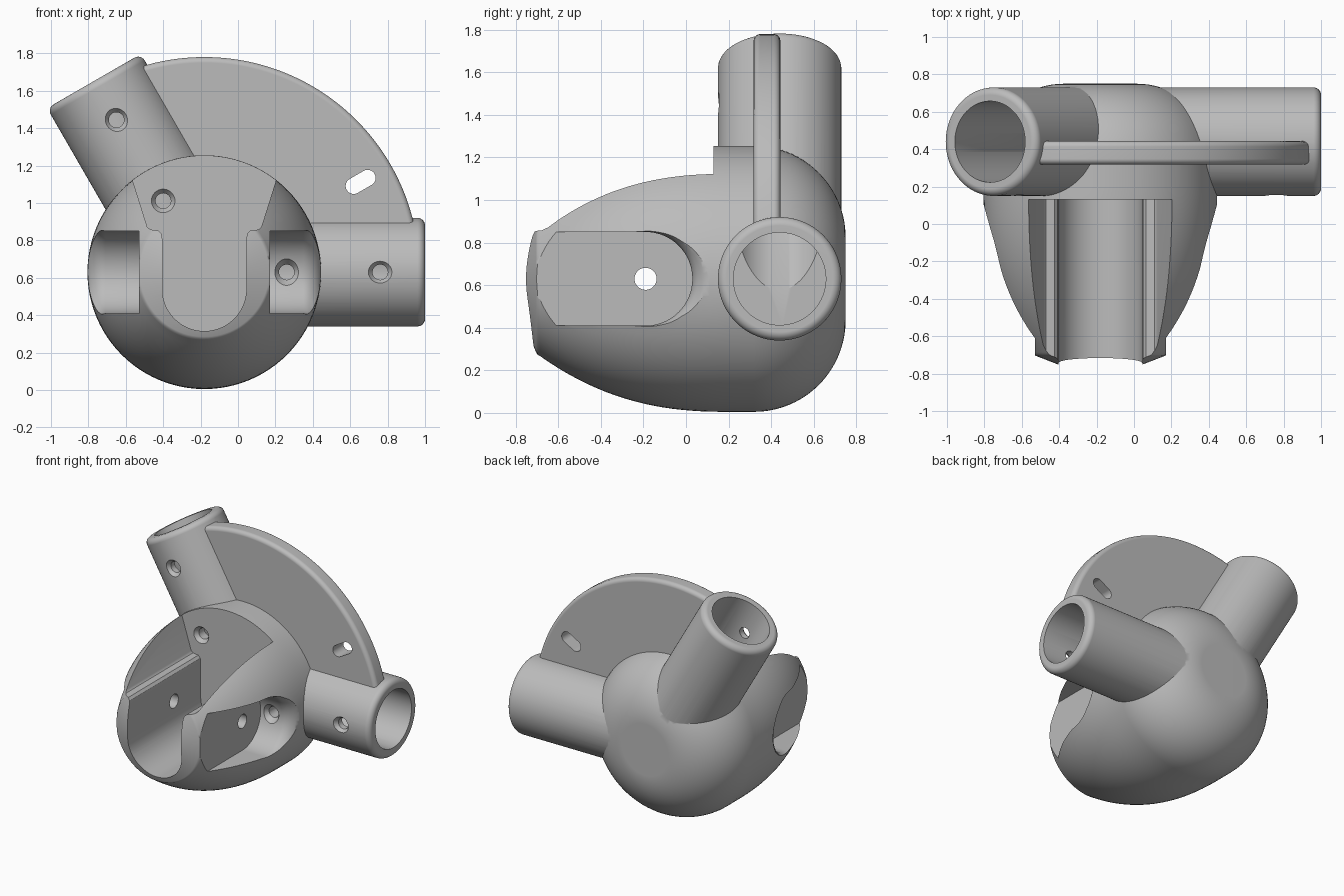
import bpy, bmesh
from math import sin, cos, pi, radians
from mathutils import Vector

cube = bpy.data.objects.get("Cube")
if cube:
    bpy.data.objects.remove(cube, do_unlink=True)

HUB = Vector((-0.18, 0, 0.63))        # hub axis, running along y
JOINT = Vector((-0.18, 0.44, 0.63))   # where both sockets cross
BACK = Vector((0, 1, 0))
RIGHT_DIR = Vector((1, 0, 0))
UPPER_DIR = Vector((cos(radians(120)), 0, sin(radians(120))))
SEGMENTS = 96

plastic = bpy.data.materials.new("grey_plastic")
plastic.use_nodes = True
grey = (0.5, 0.5, 0.5, 1)
plastic.diffuse_color = grey
plastic.node_tree.nodes["Principled BSDF"].inputs["Base Color"].default_value = grey


def loft(name, rings):
    """Closed solid through rings of equal length, capped at both ends."""
    bm = bmesh.new()
    loops = [[bm.verts.new(p) for p in ring] for ring in rings]
    n = len(loops[0])
    for a, b in zip(loops, loops[1:]):
        for i in range(n):
            j = (i + 1) % n
            bm.faces.new((a[i], a[j], b[j], b[i]))
    bm.faces.new(loops[0])
    bm.faces.new(loops[-1])
    bmesh.ops.recalc_face_normals(bm, faces=bm.faces)
    mesh = bpy.data.meshes.new(name)
    bm.to_mesh(mesh)
    bm.free()
    mesh.materials.append(plastic)
    obj = bpy.data.objects.new(name, mesh)
    bpy.context.collection.objects.link(obj)
    return obj


def lathe(name, origin, axis, profile, segments=SEGMENTS):
    """Turn (radius, height) points around an axis."""
    side = BACK if abs(axis.y) < 0.5 else RIGHT_DIR
    up = axis.cross(side)
    turn = [2 * pi * i / segments for i in range(segments)]
    return loft(name, [[origin + axis * h + (side * cos(t) + up * sin(t)) * r
                        for t in turn] for r, h in profile])


def combine(target, tool, operation):
    mod = target.modifiers.new("combine", 'BOOLEAN')
    mod.operation = operation
    mod.solver = 'EXACT'
    mod.object = tool
    bpy.context.view_layer.objects.active = target
    bpy.ops.object.modifier_apply(modifier=mod.name)
    bpy.data.objects.remove(tool, do_unlink=True)


# Hub: blunt nose, swelling flank and domed back
nose = [(0.1, -0.80), (0.345, -0.705), (0.357, -0.697)]
flank = []
for i in range(21):
    y = -0.685 + 0.885 * i / 20
    flank.append((0.625 - 0.265 * ((0.2 - y) / 0.89) ** 2.4, y))
dome = [(0.195 + 0.43 * cos(a), 0.32 + 0.43 * sin(a))
        for a in (pi / 2 * i / 20 for i in range(21))]
joint = lathe("pipe_joint", HUB, BACK, nose + flank + dome)

# Two sockets with rounded mouths
for name, axis in (("right_socket", RIGHT_DIR), ("upper_socket", UPPER_DIR)):
    lip = [(0.25 + 0.04 * cos(a), 1.14 + 0.04 * sin(a))
           for a in (pi / 2 * i / 6 for i in range(7))]
    combine(joint, lathe(name, JOINT, axis, [(0.29, 0)] + lip), 'UNION')


# Web plate: sector between the sockets with a rounded rim
def sector(radius, y):
    arc = [radians(120 * i / 64) for i in range(65)]
    rim = [HUB + Vector((radius * cos(a), y, radius * sin(a))) for a in arc]
    return [HUB + Vector((0, y, 0))] + rim


ROUND = 0.03
steps = [pi / 2 * i / 5 for i in range(6)]
front_rim = [sector(1.12 + ROUND * sin(a), 0.348 - ROUND * cos(a)) for a in steps]
back_rim = [sector(1.12 + ROUND * cos(a), 0.413 + ROUND * sin(a)) for a in steps]
combine(joint, loft("web_plate", front_rim + back_rim), 'UNION')

# Open cradle: U-shaped channel widening above its side walls
wall = [(0.225, 0.81), (0.229, 0.835), (0.245, 0.852), (0.29, 0.858),
        (0.305, 0.872), (0.38, 1.11), (0.48, 1.45)]
floor = [pi * i / 32 for i in range(1, 33)]
outline = [(-x, z) for x, z in reversed(wall)]
outline += [(-0.225 * cos(a), 0.54 - 0.225 * sin(a)) for a in [0] + floor]
outline += wall
combine(joint, loft("cradle_cutter", [[Vector((HUB.x + x, y, z)) for x, z in outline]
                                      for y in (-1, 0.13)]), 'DIFFERENCE')


# Side pockets: half-stadium recesses, flared towards the surface
def pocket(side, depth, grow):
    r = 0.22 + grow
    arc = [-pi / 2 + pi * i / 32 for i in range(33)]
    pts = [(-1, -r)] + [(-0.19 + r * cos(a), r * sin(a)) for a in arc] + [(-1, r)]
    return [HUB + Vector((side * depth, y, z)) for y, z in pts]


for side in (-1, 1):
    flare = [(0.35, 0), (0.53, 0), (0.56, 0.008), (0.59, 0.025),
             (0.61, 0.05), (0.64, 0.1)]
    combine(joint, loft("pocket_cutter", [pocket(side, d, g) for d, g in flare]),
            'DIFFERENCE')

# Cross hole through both cradle walls
cross = HUB + Vector((0, -0.19, 0))
combine(joint, lathe("cross_hole_cutter", cross, RIGHT_DIR,
                     [(0.052, -0.5), (0.052, 0.5)], 32), 'DIFFERENCE')

# Socket bores meeting inside the hub
for axis in (RIGHT_DIR, UPPER_DIR):
    combine(joint, lathe("bore_cutter", JOINT, axis,
                         [(0.217, -0.22), (0.217, 1.4)]), 'DIFFERENCE')

# Countersunk screw holes: (socket, distance along it, surface depth)
for axis, distance, y in ((RIGHT_DIR, 0.94, 0.15), (UPPER_DIR, 0.94, 0.15),
                          (UPPER_DIR, 0.44, 0.13), (RIGHT_DIR, 0.44, 0.03)):
    screw = HUB + axis * distance + BACK * y
    combine(joint, lathe("screw_cutter", screw, BACK,
                         [(0.083, -0.03), (0.063, 0), (0.041, 0.03), (0.041, 0.4 - y)], 32),
            'DIFFERENCE')

# Radial slot in the web plate
along = Vector((cos(radians(30)), 0, sin(radians(30))))
across = Vector((-along.z, 0, along.x))
slot = []
for end in (1, -1):
    for i in range(17):
        a = -pi / 2 + pi * i / 16
        slot.append(HUB + along * (0.965 + end * (0.043 + 0.043 * cos(a)))
                    + across * (end * 0.043 * sin(a)))
combine(joint, loft("slot_cutter", [[p + BACK * y for p in slot] for y in (0.2, 0.6)]),
        'DIFFERENCE')

# Smooth shading with crisp creases
bpy.ops.object.select_all(action='DESELECT')
joint.select_set(True)
bpy.context.view_layer.objects.active = joint
bpy.ops.object.shade_smooth_by_angle(angle=radians(32))
weighted = joint.modifiers.new("weighted_normals", 'WEIGHTED_NORMAL')
weighted.keep_sharp = True
